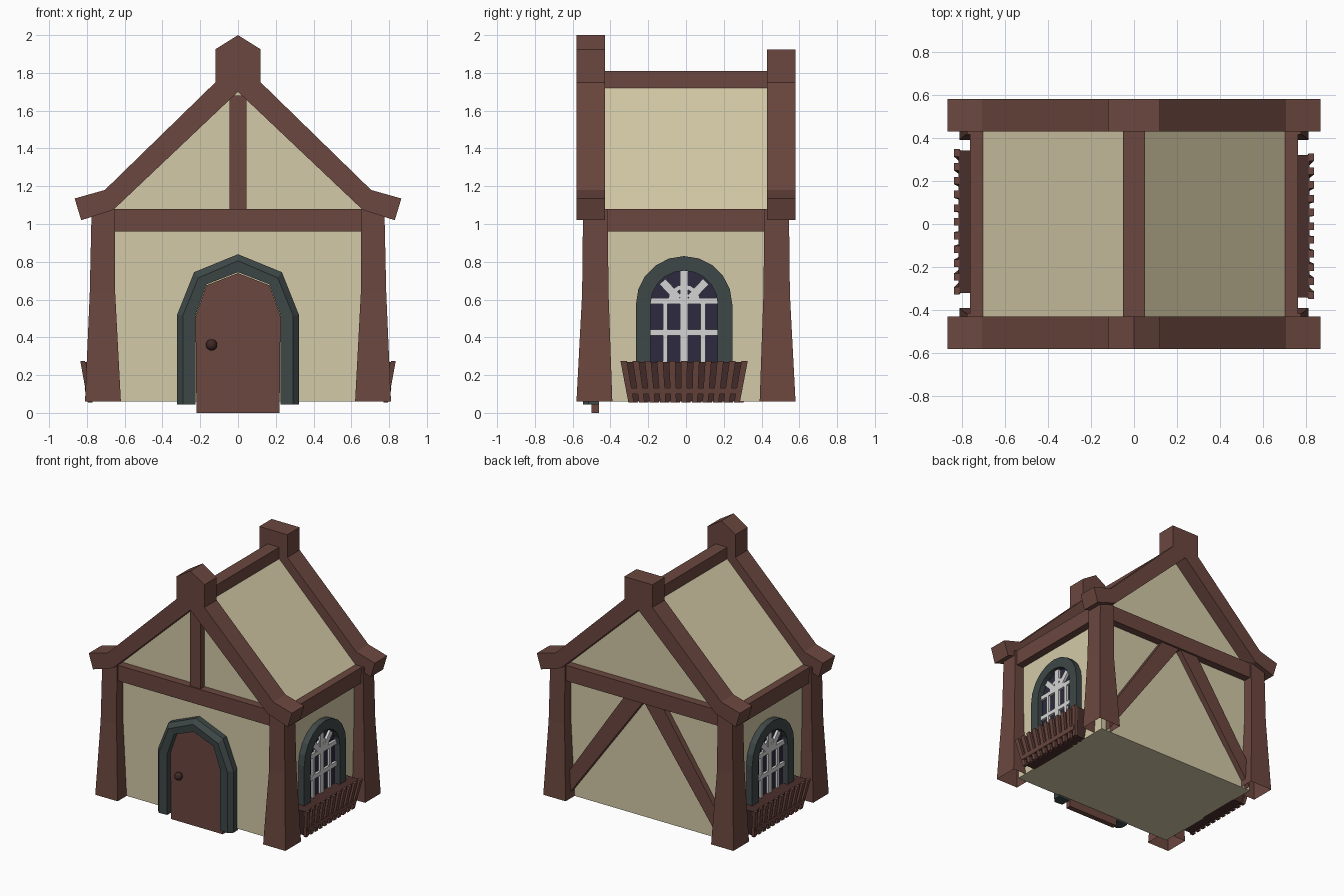
import bpy, bmesh, math

if "Cube" in bpy.data.objects:
    bpy.data.objects.remove(bpy.data.objects["Cube"])


def material(name, rgb):
    m = bpy.data.materials.new(name)
    lin = [((c / 255 + 0.055) / 1.055) ** 2.4 for c in rgb]
    m.diffuse_color = (*lin, 1)
    m.use_nodes = True
    m.node_tree.nodes["Principled BSDF"].inputs["Base Color"].default_value = m.diffuse_color
    return m


PLASTER = material("cream plaster", (212, 202, 167))
TIMBER = material("brown timber", (107, 71, 63))
STONE = material("dark grey green stone", (62, 71, 71))
GLASS = material("dark violet glass", (45, 42, 62))
LATTICE = material("pale grey lattice", (212, 212, 212))
DARK = material("dark brown wood", (74, 47, 44))
METAL = material("knob brown", (62, 40, 37))


def loft(name, rings, mat, s=1, caps=(True, True)):
    """Skin closed rings of points; s=-1 turns the part half way round z."""
    bm = bmesh.new()
    vs = [[bm.verts.new((s * x, s * y, z)) for x, y, z in r] for r in rings]
    n = len(vs[0])
    for a, b in zip(vs, vs[1:]):
        for i in range(n):
            j = (i + 1) % n
            bm.faces.new((a[i], a[j], b[j], b[i]))
    if caps[0]:
        bm.faces.new(vs[0])
    if caps[1]:
        bm.faces.new(vs[-1])
    bmesh.ops.recalc_face_normals(bm, faces=bm.faces)
    me = bpy.data.meshes.new(name)
    bm.to_mesh(me)
    bm.free()
    me.materials.append(mat)
    ob = bpy.data.objects.new(name, me)
    bpy.context.collection.objects.link(ob)
    return ob


def prism_y(name, pts, y0, y1, mat):
    return loft(name, [[(x, y, z) for x, z in pts] for y in (y0, y1)], mat)


def prism_x(name, pts, x0, x1, mat, s=1):
    return loft(name, [[(x, y, z) for y, z in pts] for x in (x0, x1)], mat, s)


def rect(x0, x1, y0, y1, z):
    return [(x0, y0, z), (x1, y0, z), (x1, y1, z), (x0, y1, z)]


def box(name, x0, x1, y0, y1, z0, z1, mat):
    return loft(name, [rect(x0, x1, y0, y1, z0), rect(x0, x1, y0, y1, z1)], mat)


def mirrored(half):
    """Half outline from the right foot to the apex -> full outline."""
    return half + [(-x, z) for x, z in reversed(half) if x > 1e-6]


# Plastered body with gables and recessed roof slopes
prism_y("walls_and_roof", mirrored([(0.70, 0.06), (0.70, 1.08), (0, 1.77)]), -0.47, 0.47, PLASTER)

# Flared corner posts, open underneath
for sx in (-1, 1):
    for sy in (-1, 1):
        spans = [(0.62, 0.81, 0.39, 0.58, 0.06), (0.65, 0.785, 0.41, 0.55, 0.63),
                 (0.65, 0.775, 0.415, 0.545, 1.08)]
        loft("corner_post", [rect(sx * a, sx * b, sy * c, sy * d, z) for a, b, c, d, z in spans],
             TIMBER, caps=(False, True))

# Gable rafters with kicked eaves and a raised peak block
under = [(0.66, 1.075), (0, 1.70)]
over = [(0.83, 1.02), (0.865, 1.135), (0.705, 1.18), (0.12, 1.75), (0.12, 1.925)]
for name, y0, y1, peak in (("front_rafters", -0.58, -0.43, 2.0), ("back_rafters", 0.43, 0.58, 1.925)):
    outline = over + [(0, peak)] + [(-x, z) for x, z in reversed(over)]
    outline += [(-0.66, 1.075)] + under[::-1]
    prism_y(name, outline, y0, y1, TIMBER)

# Horizontal beams
box("front_beam", -0.66, 0.66, -0.53, -0.45, 0.96, 1.08, TIMBER)
box("back_beam", -0.66, 0.66, 0.45, 0.53, 0.96, 1.08, TIMBER)
for s in (-1, 1):
    box("side_beam", s * 0.69, s * 0.76, -0.43, 0.43, 0.96, 1.08, TIMBER)
box("ridge_beam", -0.05, 0.05, -0.44, 0.44, 1.70, 1.81, TIMBER)
box("king_post", -0.045, 0.045, -0.52, -0.46, 1.07, 1.68, TIMBER)

# Diagonal braces on the back
for s in (-1, 1):
    quad = [(0, 0.97), (0.16, 0.97), (0.66, 0.23), (0.66, 0.06)]
    prism_y("back_brace", [(s * x, z) for x, z in quad], 0.46, 0.515, TIMBER)

# Door, chamfered stone surround and knob
prism_y("door", mirrored([(0.22, 0.0), (0.225, 0.51), (0.168, 0.675), (0, 0.74)]), -0.50, -0.46, TIMBER)
inner = mirrored([(0.225, 0.045), (0.225, 0.515), (0.168, 0.68), (0, 0.745)])
mid = mirrored([(0.292, 0.045), (0.292, 0.515), (0.21, 0.715), (0, 0.805)])
outer = mirrored([(0.322, 0.045), (0.322, 0.52), (0.232, 0.745), (0, 0.84)])
loft("door_surround", [[(a[0], -0.46, a[1]), (a[0], -0.54, a[1]), (b[0], -0.545, b[1]),
                        (c[0], -0.515, c[1]), (c[0], -0.46, c[1])]
                       for a, b, c in zip(inner, mid, outer)], STONE)
bpy.ops.mesh.primitive_uv_sphere_add(segments=12, ring_count=8, radius=0.03, location=(-0.14, -0.525, 0.36))
knob = bpy.context.object
knob.name = "door_knob"
knob.data.materials.append(METAL)
bpy.ops.object.shade_smooth_by_angle()

# Arched windows with flower boxes on both sides
CY, CZ = -0.01, 0.575


def arch(r, n=10, foot=0.2):
    curve = [(CY + r * math.cos(math.pi * i / n), CZ + r * math.sin(math.pi * i / n)) for i in range(n + 1)]
    return [(CY + r, foot)] + curve + [(CY - r, foot)]


def bar(p, q, w, s):
    """Lattice bar from p to q, given in (y, z) from the arch centre."""
    dy, dz = q[0] - p[0], q[1] - p[1]
    k = w / 2 / math.hypot(dy, dz)
    oy, oz = -dz * k, dy * k
    pts = [(p[0] + oy, p[1] + oz), (q[0] + oy, q[1] + oz), (q[0] - oy, q[1] - oz), (p[0] - oy, p[1] - oz)]
    prism_x("window_bar", [(CY + y, CZ + z) for y, z in pts], 0.70, 0.725, LATTICE, s)


for s in (1, -1):
    loft("window_surround", [[(0.69, *a), (0.75, *a), (0.75, *b), (0.69, *b)]
                             for a, b in zip(arch(0.178), arch(0.255))], STONE, s)
    prism_x("window_glass", arch(0.185), 0.695, 0.706, GLASS, s)
    bar((0, -0.35), (0, 0.18), 0.042, s)
    for t in (-1, 1):
        bar((t * 0.1, -0.35), (t * 0.1, 0.02), 0.024, s)
        bar((t * 0.03, 0.03), (t * 0.115, 0.12), 0.042, s)
    for z in (0.018, -0.15):
        bar((-0.178, z), (0.178, z), 0.032, s)
    loft("window_fan_arc", [[(x, CY + r * math.cos(a), CZ + 0.02 + r * math.sin(a))
                             for x, r in ((0.70, 0.06), (0.722, 0.06), (0.722, 0.085), (0.70, 0.085))]
                            for a in [math.pi * i / 8 for i in range(9)]], LATTICE, s)

    # Flower box: tapered core, fanned slats and a low rail
    loft("flower_box", [rect(0.69, 0.775, CY - 0.285, CY + 0.285, 0.06),
                        rect(0.69, 0.815, CY - 0.33, CY + 0.33, 0.27)], DARK, s)
    count = 11
    for i in range(count):
        t = 2 * i / (count - 1) - 1
        yb, yt = CY + t * 0.28, CY + t * 0.32
        loft("flower_box_slat", [rect(0.77, 0.795, yb - 0.015, yb + 0.015, 0.055),
                                 rect(0.81, 0.835, yt - 0.017, yt + 0.017, 0.275)], TIMBER, s)
    loft("flower_box_rail", [rect(0.77, 0.806, CY - 0.29, CY + 0.29, 0.10),
                             rect(0.77, 0.812, CY - 0.298, CY + 0.298, 0.132)], TIMBER, s)
